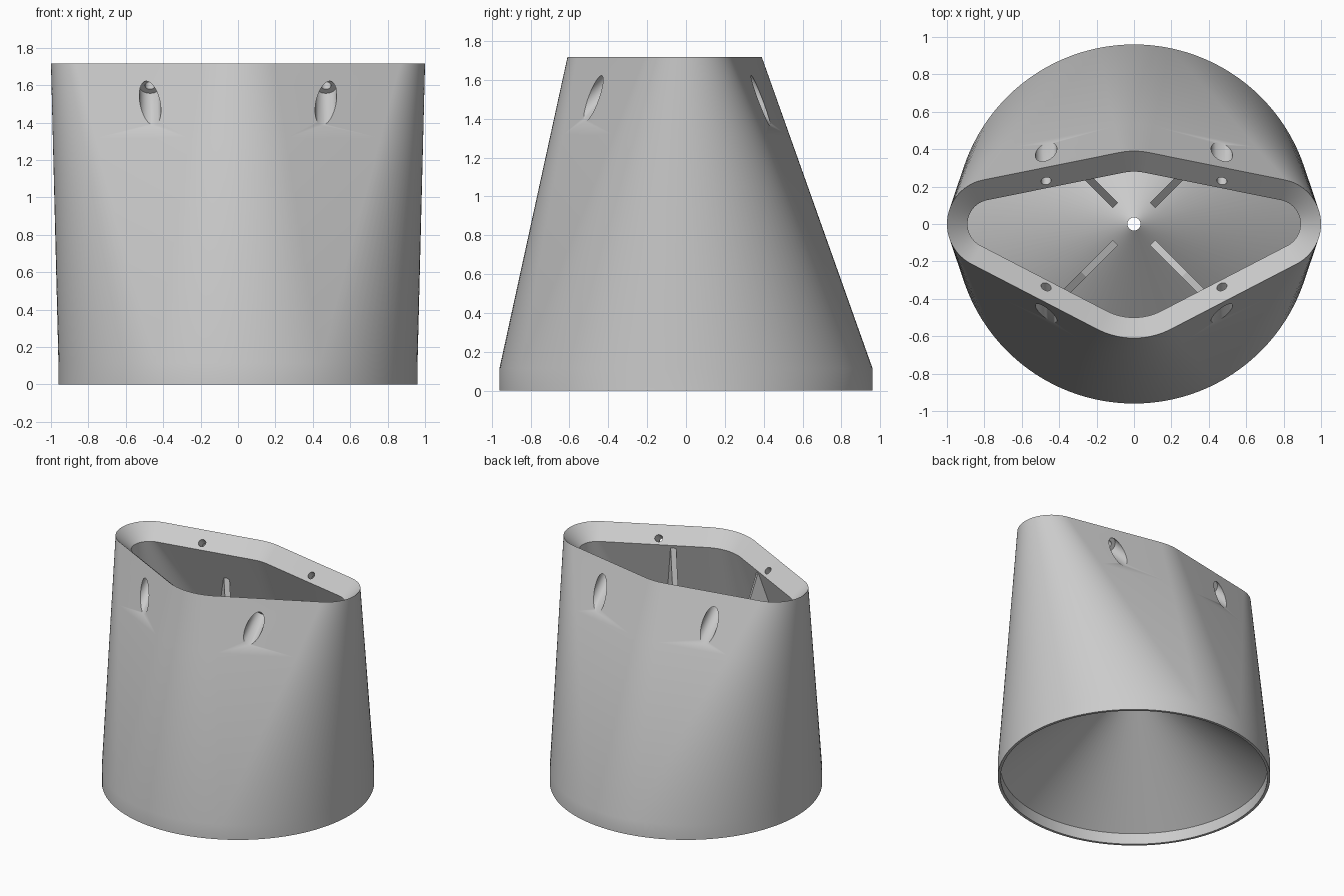
import bpy, bmesh, math
from mathutils import Matrix, Vector

cube = bpy.data.objects.get("Cube")
if cube:
    bpy.data.objects.remove(cube, do_unlink=True)

grey = bpy.data.materials.new("light_grey")
grey.use_nodes = True
grey.diffuse_color = (0.6, 0.6, 0.6, 1)
grey.node_tree.nodes["Principled BSDF"].inputs["Base Color"].default_value = (0.6, 0.6, 0.6, 1)

BASE_R, BASE_Z, TOP_Z = 0.96, 0.115, 1.717


def make_object(name, bm):
    bmesh.ops.recalc_face_normals(bm, faces=bm.faces)
    mesh = bpy.data.meshes.new(name)
    bm.to_mesh(mesh)
    bm.free()
    obj = bpy.data.objects.new(name, mesh)
    mesh.materials.append(grey)
    bpy.context.collection.objects.link(obj)
    return obj


def activate(obj):
    bpy.ops.object.select_all(action='DESELECT')
    obj.select_set(True)
    bpy.context.view_layer.objects.active = obj


# Top outline: four round corners (centre, radius), counter-clockwise
corners = [(Vector((0, -0.18)), 0.43), (Vector((0.76, 0)), 0.24),
           (Vector((0, -0.01)), 0.40), (Vector((-0.76, 0)), 0.24)]


def tangent_normal(a, b):
    """Direction of the outward normal of the edge joining two corners."""
    d = b[0] - a[0]
    return math.atan2(d.y, d.x) - math.pi / 2 + math.asin((a[1] - b[1]) / d.length)


samples = []   # (corner centre, corner radius, normal)
for i, corner in enumerate(corners):
    start = tangent_normal(corners[i - 1], corner)
    sweep = (tangent_normal(corner, corners[(i + 1) % 4]) - start) % math.tau
    steps = max(6, round(sweep / math.radians(3)))
    for k in range(steps + 1):
        a = start + sweep * k / steps
        samples.append((corner[0], corner[1], Vector((math.cos(a), math.sin(a)))))


def ring(z, radius, blend=0, inset=0):
    """Circle at blend 0, inset top outline at blend 1."""
    points = []
    for centre, corner_r, n in samples:
        p = (n * radius).lerp(centre + n * (corner_r - inset), blend)
        points.append((p.x, p.y, z))
    return points


# Shell: outer wall, sloped rim, inner wall, cone floor with centre hole, base skirt
mid = 0.75
rings = [ring(0, BASE_R), ring(BASE_Z, BASE_R),
         ring(BASE_Z + (TOP_Z - BASE_Z) * mid, BASE_R, mid), ring(TOP_Z, BASE_R, 1),
         ring(1.61, BASE_R, 1, 0.11), ring(0.13, 0.93),
         ring(0.83, 0.035), ring(0.79, 0.035),
         ring(0.085, 0.94), ring(0, 0.94)]
bm = bmesh.new()
grid = [[bm.verts.new(p) for p in points] for points in rings]
count = len(samples)
for i, low in enumerate(grid):
    high = grid[(i + 1) % len(grid)]
    for j in range(count):
        k = (j + 1) % count
        bm.faces.new((low[j], low[k], high[k], high[j]))
bmesh.ops.remove_doubles(bm, verts=bm.verts, dist=1e-5)
shell = make_object("tapered_shell", bm)


# Screw holes: wide bores from outside, narrow pins through the rim
def screw_cutter(name, radius, near, far):
    bm = bmesh.new()
    for y, z in ((-0.34, 1.64), (0.232, 1.645)):
        axis = Vector((0, math.copysign(1, y), -1)).normalized()
        turn = axis.to_track_quat('Z', 'Y').to_matrix().to_4x4()
        for x in (-0.47, 0.47):
            middle = Vector((x, y, z)) + axis * (near + far) / 2
            bmesh.ops.create_cone(bm, cap_ends=True, segments=32, radius1=radius,
                                  radius2=radius, depth=far - near,
                                  matrix=Matrix.Translation(middle) @ turn)
    cutter = make_object(name, bm)
    cutter.hide_render = True
    return cutter


for cutter in (screw_cutter("bore_cutter", 0.058, 0.06, 0.5),
               screw_cutter("pin_cutter", 0.027, -0.08, 0.2)):
    activate(shell)
    cut = shell.modifiers.new("screw_holes", 'BOOLEAN')
    cut.operation = 'DIFFERENCE'
    cut.solver = 'EXACT'
    cut.object = cutter
    bpy.ops.object.modifier_apply(modifier=cut.name)
    bpy.data.objects.remove(cutter, do_unlink=True)

activate(shell)
bpy.ops.object.shade_smooth_by_angle(angle=math.radians(30))

# Ribs: upright plates between cone floor and wall, profile in (radius, height)
foot = [(0.94, 0.12), (0.14, 0.72), (0.14, 0.79), (0.38, 1.13)]
front_rib = foot + [(0.51, 1.59), (0.54, 1.56), (0.77, 0.87)]
back_rib = foot + [(0.458, 1.38), (0.50, 1.36), (0.76, 0.87)]


def rib(name, profile, degrees):
    bm = bmesh.new()
    face = bm.faces.new([bm.verts.new((r, -0.02, z)) for r, z in profile])
    side = bmesh.ops.extrude_face_region(bm, geom=[face])
    moved = [v for v in side["geom"] if isinstance(v, bmesh.types.BMVert)]
    bmesh.ops.translate(bm, verts=moved, vec=(0, 0.04, 0))
    bm.transform(Matrix.Rotation(math.radians(degrees), 4, 'Z'))
    make_object(name, bm)


rib("front_left_rib", front_rib, -45)
rib("front_right_rib", front_rib, -135)
rib("back_left_rib", back_rib, 45)
rib("back_right_rib", back_rib, 135)
